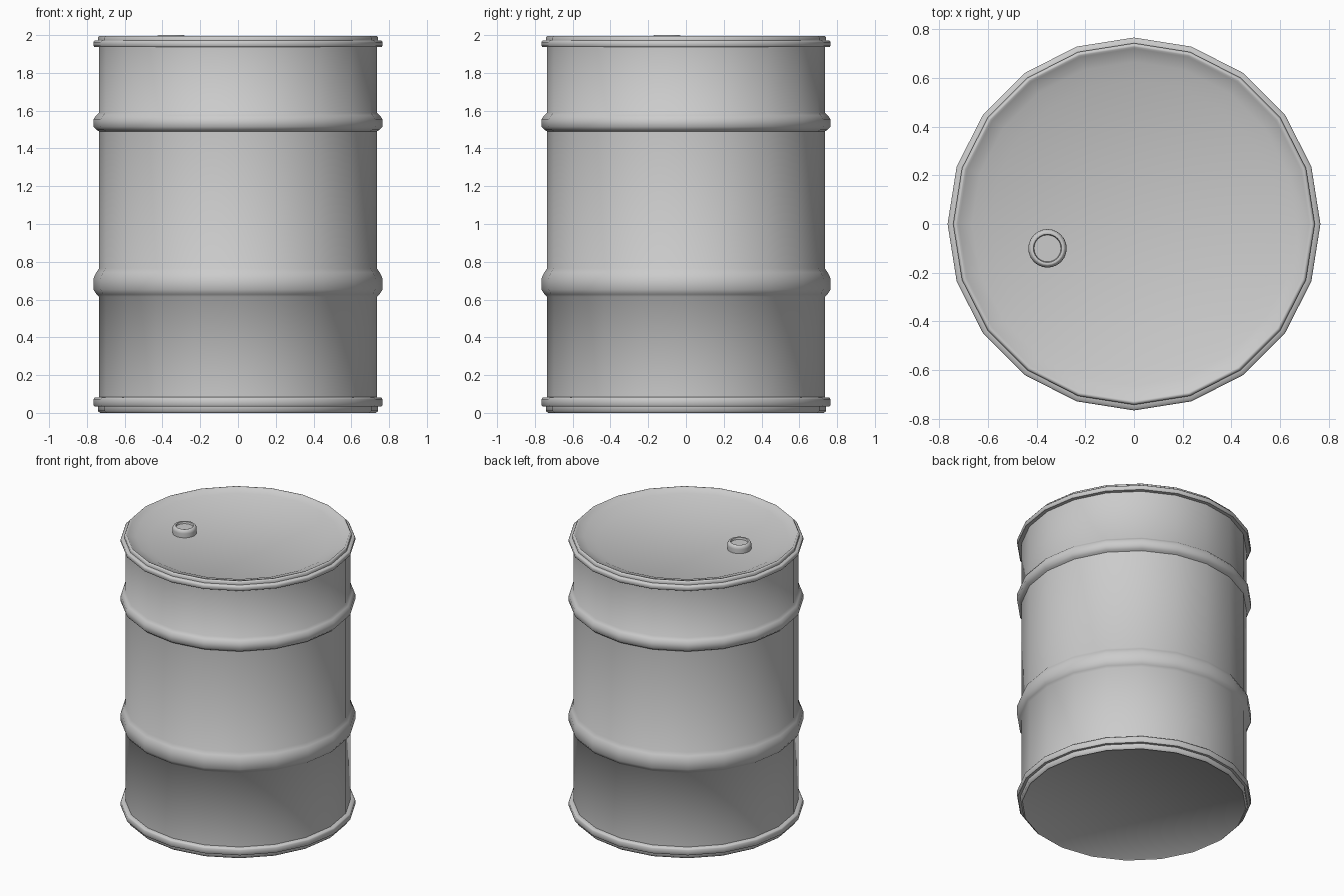
import bpy, bmesh
from math import cos, sin, tau, radians

if "Cube" in bpy.data.objects:
    bpy.data.objects.remove(bpy.data.objects["Cube"])


def lathe(name, profile, sides, x=0, y=0):
    """Spin an (r, z) profile, running bottom centre to top centre, into a closed solid."""
    bm = bmesh.new()
    rings = [[bm.verts.new((r * cos(tau * i / sides), r * sin(tau * i / sides), z))
              for i in range(sides)] for r, z in profile]
    for a, b in zip(rings, rings[1:]):
        for i in range(sides):
            j = (i + 1) % sides
            bm.faces.new((a[i], a[j], b[j], b[i]))
    bm.faces.new(rings[0][::-1])
    bm.faces.new(rings[-1])
    mesh = bpy.data.meshes.new(name)
    bm.to_mesh(mesh)
    bm.free()
    obj = bpy.data.objects.new(name, mesh)
    obj.location = (x, y, 0)
    bpy.context.collection.objects.link(obj)
    bpy.ops.object.select_all(action='DESELECT')
    obj.select_set(True)
    bpy.context.view_layer.objects.active = obj
    bpy.ops.object.shade_smooth_by_angle(angle=radians(50))
    return obj


R, RO = 0.735, 0.765  # wall and rib radii


def rib(z0, z1):
    """Rounded rolling hoop between two heights."""
    h = z1 - z0
    return [(R, z0), (R + 0.014, z0 + 0.08 * h), (RO, z0 + 0.25 * h),
            (RO, z0 + 0.65 * h), (R + 0.015, z0 + 0.86 * h), (R, z1)]


# Drum: bottom chime, wall with two hoops, top chime and dished lid
profile = [(0.725, 0.005), (0.73, 0.0), (0.742, 0.01), (0.742, 0.035),
           (0.76, 0.035), (RO, 0.042), (RO, 0.073), (0.76, 0.08), (R, 0.083)]
profile += rib(0.615, 0.765) + rib(1.49, 1.59)
profile += [(R, 1.937), (0.76, 1.937), (RO, 1.943), (RO, 1.963), (0.76, 1.97),
            (0.742, 1.972), (0.742, 1.988), (0.735, 1.996), (0.727, 1.996),
            (0.72, 1.988), (0.665, 1.978), (0.59, 1.945)]
lathe("drum", profile, 20)

# Filler cap with a shallow recess
lathe("filler_cap", [(0.078, 1.935), (0.079, 1.975), (0.078, 1.985), (0.07, 1.998),
                     (0.065, 2.0), (0.058, 1.998), (0.055, 1.985)], 24, -0.355, -0.1)
